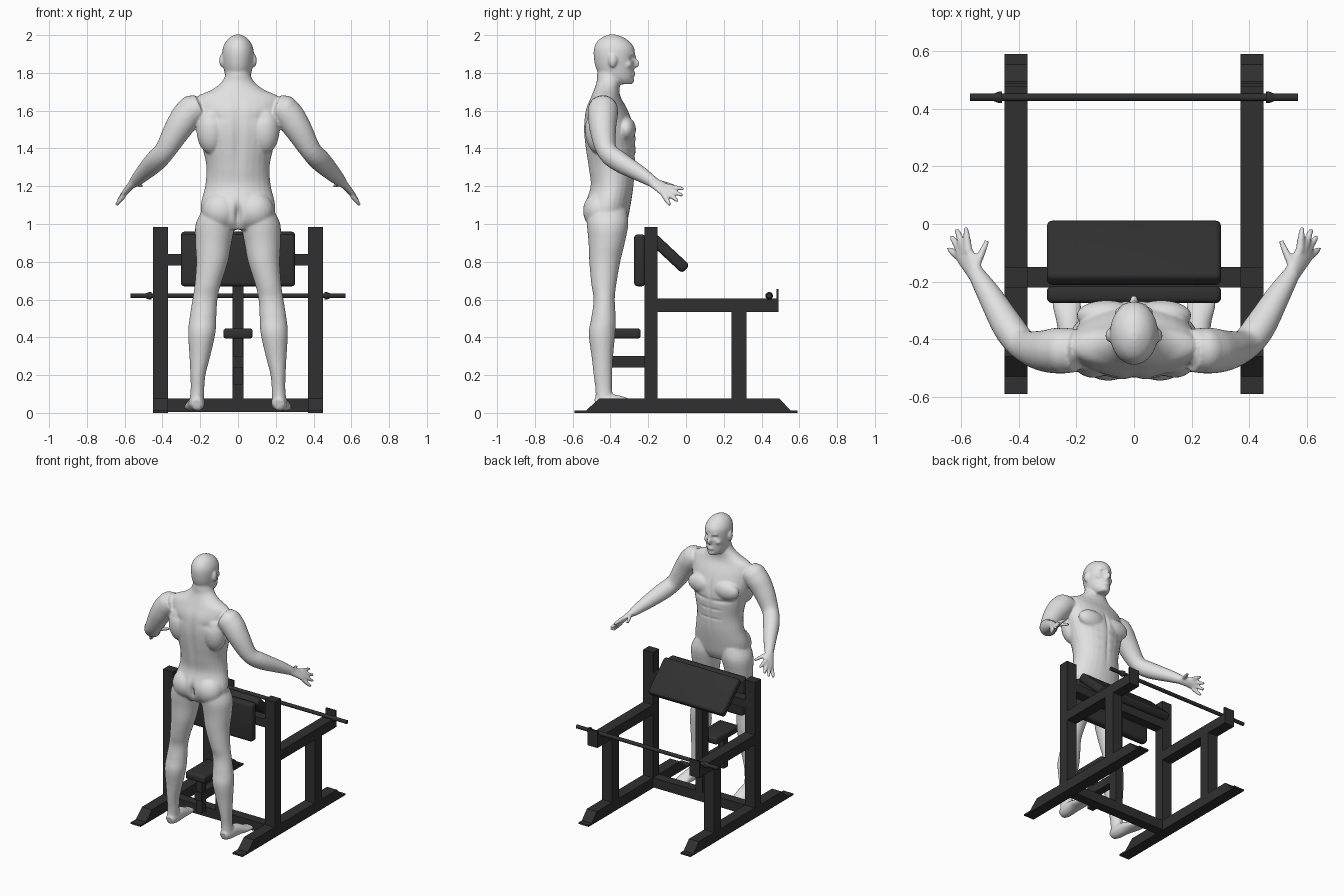
import bpy, bmesh, math
from mathutils import Vector, Matrix

cube = bpy.data.objects.get("Cube")
if cube:
    bpy.data.objects.remove(cube, do_unlink=True)


def material(name, value):
    mat = bpy.data.materials.new(name)
    mat.use_nodes = True
    colour = (value, value, value, 1)
    mat.diffuse_color = colour
    mat.node_tree.nodes["Principled BSDF"].inputs["Base Color"].default_value = colour
    return mat


BLACK = material("matte black", 0.03)
GREY = material("light grey", 0.75)
SIDES = (("left", 1), ("right", -1))


def finish(name, bm, mat):
    bmesh.ops.recalc_face_normals(bm, faces=bm.faces)
    mesh = bpy.data.meshes.new(name)
    bm.to_mesh(mesh)
    bm.free()
    mesh.materials.append(mat)
    obj = bpy.data.objects.new(name, mesh)
    bpy.context.collection.objects.link(obj)
    return obj


def smooth(obj):
    bpy.ops.object.select_all(action='DESELECT')
    obj.select_set(True)
    bpy.context.view_layer.objects.active = obj
    bpy.ops.object.shade_smooth_by_angle()


def box(name, x, y, z, tilt=0, rounding=0):
    """Box from (low, high) ranges, optionally tilted about x and rounded."""
    ranges = (x, y, z)
    centre = Vector([(a + b) / 2 for a, b in ranges])
    size = Vector([b - a for a, b in ranges])
    matrix = (Matrix.Translation(centre) @ Matrix.Rotation(tilt, 4, 'X')
              @ Matrix.Diagonal(size).to_4x4())
    bm = bmesh.new()
    bmesh.ops.create_cube(bm, size=1, matrix=matrix)
    if rounding:
        bmesh.ops.bevel(bm, geom=bm.edges[:], offset=rounding, segments=4,
                        profile=0.5, affect='EDGES')
    obj = finish(name, bm, BLACK)
    if rounding:
        smooth(obj)
    return obj


def rod(name, x, y, z, r_start, r_end, length):
    """Round bar along x."""
    bm = bmesh.new()
    matrix = Matrix.Translation((x, y, z)) @ Matrix.Rotation(math.pi / 2, 4, 'Y')
    bmesh.ops.create_cone(bm, cap_ends=True, segments=24, radius1=r_start,
                          radius2=r_end, depth=length, matrix=matrix)
    smooth(finish(name, bm, BLACK))


# Side frames
BASE = [(-.59, 0), (.59, 0), (.59, .012), (.555, .012), (.495, .075),
        (-.46, .075), (-.53, .012), (-.59, .012)]
UPRIGHT_Y = (-.22, -.15)
for side, s in SIDES:
    span = tuple(sorted((s * .37, s * .45)))
    bm = bmesh.new()
    face = bm.faces.new([bm.verts.new((span[0], y, z)) for y, z in BASE])
    moved = bmesh.ops.extrude_face_region(bm, geom=[face])["geom"]
    bmesh.ops.translate(bm, vec=(span[1] - span[0], 0, 0),
                        verts=[g for g in moved if isinstance(g, bmesh.types.BMVert)])
    finish(side + "_base_rail", bm, BLACK)
    box(side + "_upright", span, UPRIGHT_Y, (.07, .985))
    box(side + "_rear_post", span, (.24, .32), (.07, .54))
    box(side + "_top_rail", span, (-.15, .49), (.535, .605))
    box(side + "_bar_stop", span, (.478, .49), (.6, .655))
    rod(side + "_collar", s * .465, .44, .62, .02, .02, .012)
    rod(side + "_collar_cone", s * .48, .44, .62,
        .02 if s > 0 else .012, .012 if s > 0 else .02, .02)

# Centre frame, bar and pads
box("lower_crossbar", (-.37, .37), UPRIGHT_Y, (.005, .075))
box("upper_crossbar", (-.37, .37), UPRIGHT_Y, (.78, .84))
box("centre_post", (-.028, .028), UPRIGHT_Y, (.07, .8))
box("seat_arm", (-.028, .028), (-.46, -.2), (.24, .3))
box("seat_stem", (-.024, .024), (-.45, -.4), (.15, .4))
box("seat_pad", (-.078, .078), (-.5, -.24), (.393, .447), rounding=.016)
box("chest_pad", (-.303, .303), (-.275, -.215), (.67, .945), rounding=.02)
box("arm_pad", (-.303, .303), (-.236, .036), (.823, .883),
    tilt=-math.radians(43), rounding=.02)
rod("barbell", 0, .44, .62, .013, .013, 1.14)

# Figure: overlapping lofts and ellipsoids fused into one smooth skin
body = bmesh.new()


def loft(sections, s=1, ref=(0, 1, 0), level=False, steps=4, segments=28):
    """Skin oval rings (x, y, z, radius, radius) along a smooth path."""
    pts = [Vector((p[0] * s, *p[1:])) for p in sections]
    pad = [pts[0]] + pts + [pts[-1]]
    path = []
    for a, b, c, d in zip(pad, pad[1:], pad[2:], pad[3:]):
        for i in range(steps):
            t = i / steps
            path.append(b + (c - a) * (t / 2) + (a * 2 - b * 5 + c * 4 - d) * (t * t / 2)
                        + (b * 3 - a - c * 3 + d) * (t ** 3 / 2))
    path.append(pts[-1])
    rings = []
    for i, p in enumerate(path):
        ahead = path[min(i + 1, len(path) - 1)] - path[max(i - 1, 0)]
        along = Vector((0, 0, 1)) if level else Vector(ahead[:3]).normalized()
        u = along.cross(Vector(ref)).normalized()
        v = u.cross(along)
        angles = [math.tau * k / segments for k in range(segments)]
        rings.append([body.verts.new(Vector(p[:3]) + u * (p[3] * math.cos(a))
                                     + v * (p[4] * math.sin(a))) for a in angles])
    for low, high in zip(rings, rings[1:]):
        for k in range(segments):
            n = (k + 1) % segments
            body.faces.new((low[k], low[n], high[n], high[k]))
    body.faces.new(rings[0][::-1])
    body.faces.new(rings[-1])


def blob(centre, radii):
    matrix = Matrix.Translation(centre) @ Matrix.Diagonal(radii).to_4x4()
    bmesh.ops.create_uvsphere(body, u_segments=24, v_segments=16, radius=1, matrix=matrix)


# Torso, neck and head
loft([(0, -.415, .97, .12, .08), (0, -.42, 1.02, .185, .11), (0, -.415, 1.1, .197, .122),
      (0, -.392, 1.2, .174, .115), (0, -.395, 1.3, .167, .124), (0, -.4, 1.4, .187, .134),
      (0, -.407, 1.5, .212, .136), (0, -.42, 1.6, .225, .113), (0, -.425, 1.67, .22, .08),
      (0, -.42, 1.71, .14, .068), (0, -.41, 1.75, .088, .064), (0, -.405, 1.79, .067, .066),
      (0, -.4, 1.84, .06, .065)], level=True)
loft([(0, -.335, 1.74, .035, .048), (0, -.36, 1.77, .062, .082), (0, -.375, 1.82, .075, .1),
      (0, -.38, 1.88, .083, .108), (0, -.38, 1.93, .081, .107), (0, -.385, 1.97, .062, .082),
      (0, -.388, 1.992, .036, .048), (0, -.39, 2.003, .012, .015)], level=True)
blob((0, -.268, 1.85), (.014, .022, .024))
blob((0, -.276, 1.875), (.009, .014, .026))
blob((0, -.29, 1.899), (.052, .02, .011))
blob((0, -.278, 1.795), (.025, .013, .012))
blob((0, -.292, 1.76), (.028, .018, .019))

for side, s in SIDES:
    # Ear, cheek and muscle masses
    blob((s * .087, -.388, 1.865), (.012, .022, .035))
    blob((s * .042, -.31, 1.843), (.025, .025, .02))
    blob((s * .095, -.318, 1.5), (.105, .053, .068))
    blob((s * .14, -.46, 1.5), (.08, .075, .13))
    blob((s * .25, -.44, 1.6), (.074, .08, .08))
    blob((s * .09, -.458, 1.07), (.1, .087, .1))
    # Leg and foot
    loft([(.1, -.42, 1.08, .085, .105), (.12, -.415, 1, .104, .11), (.13, -.42, .9, .096, .096),
          (.137, -.43, .8, .084, .082), (.16, -.435, .68, .069, .066), (.175, -.433, .6, .066, .056),
          (.186, -.437, .5, .071, .065), (.192, -.445, .42, .072, .07), (.202, -.443, .3, .055, .057),
          (.212, -.44, .2, .04, .049), (.215, -.435, .12, .036, .044), (.22, -.43, .04, .04, .05)],
         s, level=True)
    loft([(.217, -.478, .045, .028, .03), (.218, -.43, .055, .042, .046), (.225, -.34, .048, .044, .04),
          (.235, -.27, .032, .05, .023), (.24, -.21, .023, .04, .013)], s, ref=(0, 0, 1))
    # Arm and palm
    loft([(.2, -.44, 1.62, .07, .075), (.26, -.44, 1.585, .08, .08), (.32, -.44, 1.5, .072, .07),
          (.385, -.42, 1.39, .056, .054), (.435, -.36, 1.335, .057, .054), (.5, -.25, 1.27, .044, .042),
          (.55, -.17, 1.22, .029, .029)], s)
    loft([(.54, -.19, 1.23, .028, .028), (.567, -.145, 1.203, .036, .02),
          (.59, -.105, 1.176, .042, .017), (.6, -.085, 1.165, .036, .013)],
         s, ref=(.75 * s, .05, .65))
    # Fingers and thumb, each from knuckle to tip
    for root, tip in (((.575, -.1, 1.2), (.585, -.01, 1.185)),
                      ((.588, -.095, 1.184), (.617, -.017, 1.15)),
                      ((.6, -.1, 1.167), (.635, -.042, 1.12)),
                      ((.604, -.118, 1.152), (.645, -.085, 1.1)),
                      ((.553, -.155, 1.222), (.51, -.058, 1.2))):
        mid = [(a + b) / 2 for a, b in zip(root, tip)]
        loft([(*root, .015, .015), (*mid, .0135, .0135), (*tip, .009, .009)],
             s, ref=(0, 0, 1), segments=12)

figure = finish("standing_figure", body, GREY)
remesh = figure.modifiers.new("fuse", 'REMESH')
remesh.mode = 'VOXEL'
remesh.voxel_size = .007
relax = figure.modifiers.new("relax", 'SMOOTH')
relax.factor = .5
relax.iterations = 5
bpy.context.view_layer.update()
graph = bpy.context.evaluated_depsgraph_get()
skin = bpy.data.meshes.new_from_object(figure.evaluated_get(graph))
figure.modifiers.clear()
figure.data = skin
if not skin.materials:
    skin.materials.append(GREY)

# Soft creases: centre, reach, depth (mirrored across x)
CREASES = [((0, -.54, 1.42), (.025, .06, .2), .012), ((0, -.54, 1.05), (.016, .07, .06), .03),
           ((0, -.27, 1.33), (.012, .06, .14), .006), ((0, -.27, 1.51), (.012, .06, .06), .009),
           ((.085, -.27, 1.425), (.07, .06, .012), .007), ((.04, -.27, 1.36), (.04, .06, .008), .004),
           ((.04, -.27, 1.29), (.04, .06, .008), .004), ((.034, -.285, 1.878), (.016, .03, .011), .011),
           ((0, -.265, 1.795), (.024, .02, .005), .004), ((.12, -.52, 1.56), (.05, .05, .02), .005)]
normals = [v.normal.copy() for v in skin.vertices]
for v, normal in zip(skin.vertices, normals):
    x, y, z = v.co
    push = 0
    for (cx, cy, cz), (rx, ry, rz), depth in CREASES:
        d = ((abs(x) - cx) / rx) ** 2 + ((y - cy) / ry) ** 2 + ((z - cz) / rz) ** 2
        push += depth * math.exp(-d)
    v.co -= normal * push
skin.shade_smooth()
